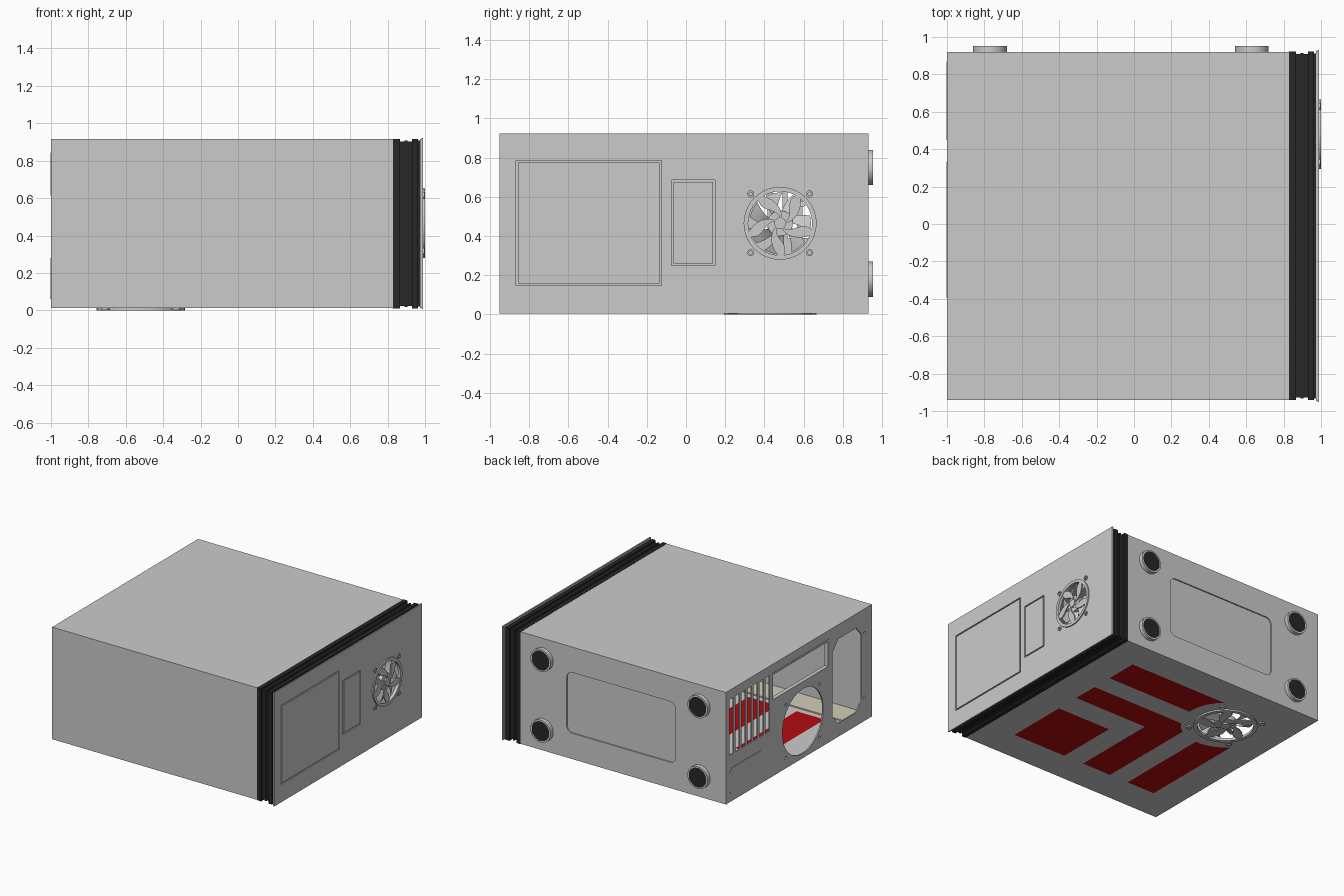
import bpy, bmesh
from math import sin, cos, pi, radians

if "Cube" in bpy.data.objects:
    bpy.data.objects.remove(bpy.data.objects["Cube"])

AX = {'x': lambda u, v, w: (w, u, v), 'y': lambda u, v, w: (u, w, v), 'z': lambda u, v, w: (u, v, w)}


def material(name, col):
    m = bpy.data.materials.new(name)
    m.diffuse_color = (*col, 1)
    m.use_nodes = True
    m.node_tree.nodes["Principled BSDF"].inputs["Base Color"].default_value = m.diffuse_color
    return m


BLACK = material("black_plastic", (0.02, 0.02, 0.02))
RED = material("red_mesh", (0.45, 0.003, 0.005))
CREAM = material("cream", (0.65, 0.62, 0.48))


def add(name, bm, mat=None):
    bmesh.ops.remove_doubles(bm, verts=bm.verts, dist=1e-5)
    bmesh.ops.recalc_face_normals(bm, faces=bm.faces)
    me = bpy.data.meshes.new(name)
    bm.to_mesh(me)
    bm.free()
    ob = bpy.data.objects.new(name, me)
    bpy.context.collection.objects.link(ob)
    if mat:
        me.materials.append(mat)
    return ob


def plate(name, axis, w0, w1, loops, mat=None):
    """Flat plate: first loop is the outline, the rest are holes."""
    cu = bpy.data.curves.new(name, 'CURVE')
    cu.dimensions, cu.fill_mode, cu.extrude = '2D', 'BOTH', abs(w1 - w0) / 2
    for lp in loops:
        sp = cu.splines.new('POLY')
        sp.points.add(len(lp) - 1)
        for p, (u, v) in zip(sp.points, lp):
            p.co = (u, v, 0, 1)
        sp.use_cyclic_u = True
    tmp = bpy.data.objects.new("tmp", cu)
    bpy.context.collection.objects.link(tmp)
    dg = bpy.context.evaluated_depsgraph_get()
    me = bpy.data.meshes.new_from_object(tmp.evaluated_get(dg))
    bm = bmesh.new()
    bm.from_mesh(me)
    bpy.data.objects.remove(tmp)
    bpy.data.meshes.remove(me)
    for v in bm.verts:
        v.co = AX[axis](v.co.x, v.co.y, v.co.z + (w0 + w1) / 2)
    return add(name, bm, mat)


def join(name, obs):
    bpy.ops.object.select_all(action='DESELECT')
    for o in obs:
        o.select_set(True)
    bpy.context.view_layer.objects.active = obs[0]
    bpy.ops.object.join()
    obs[0].name = name


def rect(u0, u1, v0, v1, r=0):
    if not r:
        return [(u0, v0), (u1, v0), (u1, v1), (u0, v1)]
    out = []
    for k, (cu, cv) in enumerate([(u1 - r, v1 - r), (u0 + r, v1 - r), (u0 + r, v0 + r), (u1 - r, v0 + r)]):
        out += arc(cu, cv, r, k * pi / 2, (k + 1) * pi / 2, 6)
    return out


def arc(cu, cv, r, a0, a1, n=12):
    return [(cu + r * cos(a0 + (a1 - a0) * i / n), cv + r * sin(a0 + (a1 - a0) * i / n)) for i in range(n + 1)]


def circle(cu, cv, r, n=40):
    return arc(cu, cv, r, 0, 2 * pi, n)[:-1]


X0, X1, Y0, Y1, Z0, Z1, T = -1.0, 0.83, -0.94, 0.92, 0.012, 0.915, 0.01

# Case shell: top and front wall
plate("top_wall", 'z', Z1 - T, Z1, [rect(X0, X1, Y0, Y1)])
plate("front_wall", 'y', Y0, Y0 + T, [rect(X0, X1, Z0, Z1 - T)])

# Back wall with a shallow rounded recess
plate("back_wall", 'y', Y1 - T, Y1, [rect(X0, X1, Z0, Z1 - T), rect(-0.55, 0.42, 0.22, 0.71, 0.05)])
plate("back_recess", 'y', Y1 - 2 * T, Y1 - T, [rect(-0.57, 0.44, 0.20, 0.73)])

# Underside panel with red inserts cleared around the fan
FX, FY, R, S = -0.52, 0.43, 0.33, 1.27
reds = [
    [(0.58, 0.41)] + arc(FX, FY, R, -0.06, 0.837) + [(0.58, 0.675)],
    [(0.58, 0.03), (-0.08, 0.03), (-0.08, -0.68), (-0.34, -0.68)] + arc(FX, FY, R, -0.994, -0.614) + [(0.58, 0.24)],
    rect(0.10, 0.58, -0.68, -0.17),
    [(-0.76, -0.68), (-0.51, -0.68)] + arc(FX, FY, R, -1.54, -2.385),
]
plate("underside_panel", 'z', Z0, Z0 + T,
      [rect(X0 + T, X1, Y0 + T, Y1 - T), circle(FX, FY, 0.168 * S)] + reds)
for i, lp in enumerate(reds):
    plate(f"red_insert_{i + 1}", 'z', Z0, Z0 + T, [lp], RED)

# Cream strip inside the case
plate("inner_cream_strip", 'z', 0.026, 0.036, [rect(-0.97, 0.1, -0.925, -0.72)], CREAM)

# Rear plate: card slots, port window, fan hole, power supply hole
slots = [rect(0.365 + i * 0.076, 0.415 + i * 0.076, 0.39, 0.84) for i in range(7)]
psu = [(-0.81, 0.2), (-0.74, 0.12), (-0.51, 0.12), (-0.44, 0.2), (-0.44, 0.72), (-0.51, 0.8), (-0.74, 0.8), (-0.81, 0.72)]
screws = [circle(-0.06 + a * 0.215, 0.31 + b * 0.215, 0.012, 12) for a in (-1, 1) for b in (-1, 1)]
screws += [circle(-0.85, z, 0.012, 12) for z in (0.2, 0.72)]
plate("rear_plate", 'x', X0, X0 + T,
      [rect(Y0 + T, Y1 - T, Z0, Z1 - T), rect(-0.38, 0.32, 0.63, 0.83), circle(-0.06, 0.31, 0.26), psu] + slots + screws)
plate("port_window_frame", 'x', X0 - 0.002, X0 + 0.03,
      [rect(-0.395, 0.335, 0.615, 0.845), rect(-0.38, 0.32, 0.63, 0.83)])
plate("rear_cover", 'x', X0 - 0.003, X0, [rect(0.45, 0.87, 0.06, 0.28, 0.04)])

# Ribbed black collar between the shell and the face panel
ribs = [(0.83, 0.866, -0.002), (0.866, 0.89, 0.012), (0.89, 0.905, 0.007), (0.905, 0.93, 0.012), (0.93, 0.962, -0.002), (0.962, 0.972, 0.008)]
join("black_collar", [plate("rib", 'x', a, b, [rect(Y0 + d, Y1 - d, Z0 + d, Z1 - d),
                      rect(Y0 + 0.03, Y1 - 0.03, Z0 + 0.03, Z1 - 0.03)], BLACK) for a, b, d in ribs])

# Face panel with two grooved covers and a fan hole
GY, GZ = 0.48, 0.465
covers = [(-0.866, -0.125, 0.148, 0.785), (-0.075, 0.147, 0.25, 0.685)]
hole = circle(GY, GZ, 0.168)
plate("face_panel_base", 'x', 0.972, 0.98, [rect(-0.945, 0.925, 0.012, 0.915), hole])
plate("face_panel", 'x', 0.98, 0.99, [rect(-0.952, 0.93, 0.006, 0.922), hole] + [rect(*c) for c in covers])
for n, (a, b, c, d) in zip(("drive_bay_cover", "port_cover"), covers):
    g = 0.01
    plate(n, 'x', 0.98, 0.99, [rect(a + g, b - g, c + g, d - g)])


# Fan: ring, lugs, swept guard spokes, and tilted blades behind
def fan(name, axis, cu, cv, face, s, out):
    d = lambda k: face - out * k
    P = lambda *a: plate("part", axis, *a)
    parts = [P(d(0), d(0.02), [circle(cu, cv, 0.186 * s), circle(cu, cv, 0.163 * s)]),
             P(d(0.001), d(0.014), [circle(cu, cv, 0.03 * s, 24)]),
             P(d(0.016), d(0.05), [circle(cu, cv, 0.065 * s, 32)])]
    for a in (-1, 1):
        for b in (-1, 1):
            c = (cu + a * 0.15 * s, cv + b * 0.15 * s)
            parts.append(P(d(0.002), d(0.012), [circle(*c, 0.018 * s, 16), circle(*c, 0.009 * s, 12)]))
    pol = lambda r, a: (cu + r * s * cos(a), cv + r * s * sin(a))
    for k in range(5):
        base, n = k * 2 * pi / 5, 8
        lead = [pol(0.022 + 0.146 * i / n, base + 0.9 * i / n) for i in range(n + 1)]
        trail = [pol(0.022 + 0.146 * i / n, base + 0.9 * i / n + 0.15 + 0.45 * sin(pi * i / n)) for i in range(n + 1)]
        parts.append(P(d(0.004), d(0.012), [lead + trail[::-1]]))
    bm = bmesh.new()
    for k in range(7):
        rows = []
        for i in range(5):
            r, a = 0.06 + 0.098 * i / 4, k * 2 * pi / 7 - 0.3 * i / 4
            rows.append([bm.verts.new(AX[axis](*pol(r, a + 0.55 * j / 2), d(0.018 + 0.03 * j / 2))) for j in range(3)])
        for p, q in zip(rows, rows[1:]):
            for j in range(2):
                bm.faces.new((p[j], p[j + 1], q[j + 1], q[j]))
    parts.append(add("blades", bm))
    join(name, parts)


fan("face_fan", 'x', GY, GZ, 1.0, 1.0, 1)
fan("underside_fan", 'z', FX, FY, 0.0, S, -1)

# Feet with dark pads
for i, (x, z) in enumerate([(x, z) for x in (-0.77, 0.63) for z in (0.18, 0.75)]):
    plate(f"foot_{i + 1}", 'y', Y1, 0.953, [circle(x, z, 0.09), circle(x, z, 0.078)])
    plate(f"foot_pad_{i + 1}", 'y', Y1, 0.951, [circle(x, z, 0.078)], BLACK)

bpy.ops.object.select_all(action='SELECT')
bpy.context.view_layer.objects.active = bpy.context.selected_objects[0]
bpy.ops.object.shade_smooth_by_angle(angle=radians(30))
